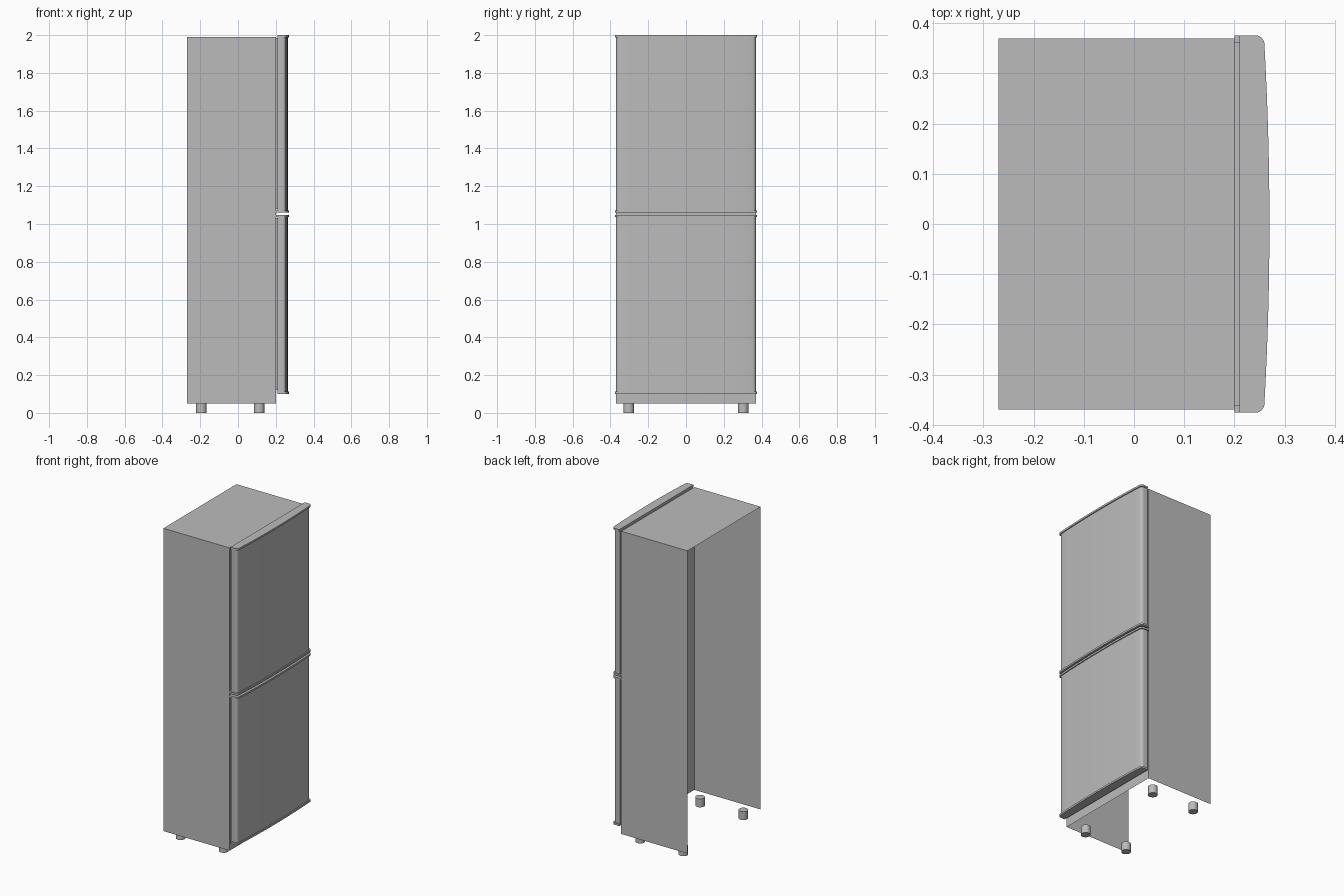
import bpy, bmesh, math

if "Cube" in bpy.data.objects:
    bpy.data.objects.remove(bpy.data.objects["Cube"], do_unlink=True)

# Single painted-metal colour
GREY = (0.5, 0.5, 0.5, 1)
mat = bpy.data.materials.new("light grey")
mat.use_nodes = True
mat.diffuse_color = GREY
mat.node_tree.nodes["Principled BSDF"].inputs["Base Color"].default_value = GREY


def finish(name, bm, smooth=False):
    mesh = bpy.data.meshes.new(name)
    bm.to_mesh(mesh)
    bm.free()
    mesh.materials.append(mat)
    obj = bpy.data.objects.new(name, mesh)
    bpy.context.collection.objects.link(obj)
    if smooth:
        bpy.ops.object.select_all(action="DESELECT")
        obj.select_set(True)
        bpy.context.view_layer.objects.active = obj
        bpy.ops.object.shade_smooth_by_angle(angle=math.radians(30))
    return obj


def box(name, x0, x1, half_y, z0, z1, open_sides=()):
    bm = bmesh.new()
    bmesh.ops.create_cube(bm, size=1)
    for v in bm.verts:
        v.co.x = x0 if v.co.x < 0 else x1
        v.co.y = math.copysign(half_y, v.co.y)
        v.co.z = z0 if v.co.z < 0 else z1
    bm.normal_update()
    gone = [f for f in bm.faces
            if ("back" in open_sides and f.normal.x < -0.9)
            or ("bottom" in open_sides and f.normal.z < -0.9)]
    bmesh.ops.delete(bm, geom=gone, context="FACES")
    finish(name, bm)


def door_outline(back, inset):
    """Plan of a door: flat back, rounded corners, gently bowed front."""
    half, r, corner_x = 0.376 - inset, 0.018, 0.242 - inset
    corner = [(corner_x + r * math.sin(a), half - r + r * math.cos(a))
              for a in (math.radians(16 * i) for i in range(6))]
    y_end = corner[-1][1]
    x_end = corner[-1][0]
    bow = [(x_end + (0.27 - inset - x_end) * (1 - t * t), y_end * t)
           for t in (i / 8 for i in range(7, -1, -1))]
    side = [(back, half)] + corner + bow
    return side + [(x, -y) for x, y in reversed(side[:-1])]


def prism(name, outline, z0, z1):
    bm = bmesh.new()
    base = bm.faces.new([bm.verts.new((x, y, z0)) for x, y in outline])
    top = bmesh.ops.extrude_face_region(bm, geom=[base])["geom"]
    for v in top:
        if isinstance(v, bmesh.types.BMVert):
            v.co.z = z1
    bmesh.ops.recalc_face_normals(bm, faces=bm.faces)
    finish(name, bm, True)


# Cabinet shell, open behind and underneath
box("cabinet", -0.27, 0.20, 0.37, 0.05, 1.99, ("back", "bottom"))

# Doors with trims; the trims at the middle reach back to the cabinet
TRIM = 0.012
DOOR_BACK = 0.21
for name, z0, z1, back0, back1 in (("lower", 0.10, 1.048, DOOR_BACK, 0.20),
                                   ("upper", 1.06, 2.0, 0.20, DOOR_BACK)):
    prism(name + "_door", door_outline(DOOR_BACK, 0.006), z0 + TRIM, z1 - TRIM)
    prism(name + "_door_bottom_trim", door_outline(back0, 0), z0, z0 + TRIM)
    prism(name + "_door_top_trim", door_outline(back1, 0), z1 - TRIM, z1)
    box(name + "_door_gasket", 0.20, DOOR_BACK, 0.362, z0 + 0.02, z1 - 0.015)

# Feet
for x, x_name in ((-0.194, "rear"), (0.112, "front")):
    for y, y_name in ((-0.303, "right"), (0.303, "left")):
        bm = bmesh.new()
        bmesh.ops.create_cone(bm, cap_ends=True, segments=24,
                              radius1=0.028, radius2=0.028, depth=0.054)
        bmesh.ops.translate(bm, verts=bm.verts, vec=(x, y, 0.027))
        finish(f"{x_name}_{y_name}_foot", bm, True)
